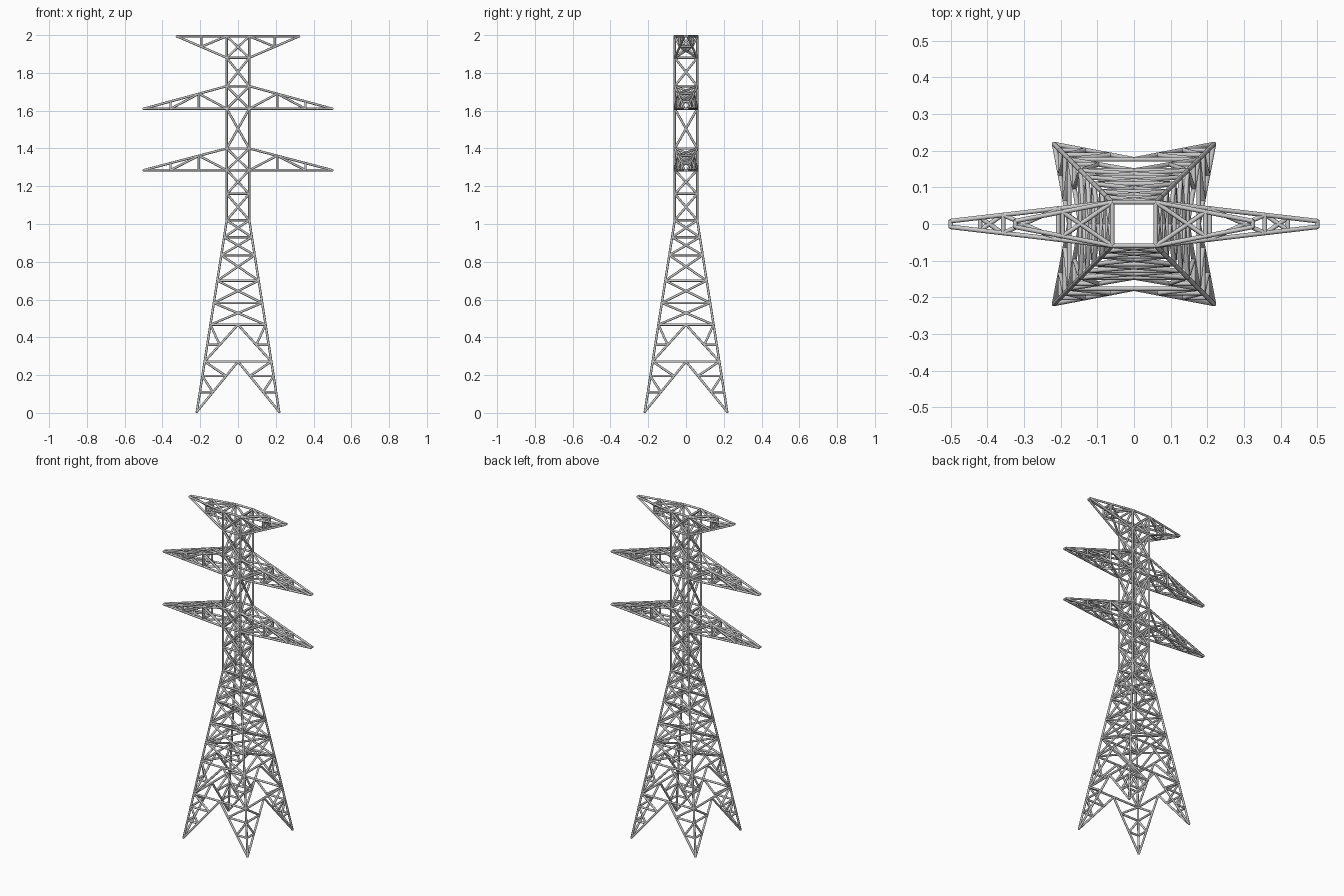
import bpy, bmesh, math
from mathutils import Vector, Matrix

if "Cube" in bpy.data.objects:
    bpy.data.objects.remove(bpy.data.objects["Cube"])

R = 0.0062          # strut radius
H = 0.0595          # half width of the straight mast
FOOT = 0.219        # half width at ground
WAIST = 1.02        # height where the taper ends
TOP = 1.994


def half(z):
    return H if z >= WAIST else FOOT + (H - FOOT) * z / WAIST


def build(name, struts):
    """Make one object out of round bars given as (start, end) pairs."""
    bm = bmesh.new()
    for a, b in struts:
        a, b = Vector(a), Vector(b)
        d = b - a
        m = Matrix.Translation((a + b) / 2) @ d.to_track_quat('Z', 'Y').to_matrix().to_4x4()
        bmesh.ops.create_cone(bm, cap_ends=True, segments=8, radius1=R, radius2=R,
                              depth=d.length + R * 0.8, matrix=m)
    me = bpy.data.meshes.new(name)
    bm.to_mesh(me)
    bm.free()
    ob = bpy.data.objects.new(name, me)
    bpy.context.collection.objects.link(ob)
    bpy.ops.object.select_all(action='DESELECT')
    ob.select_set(True)
    bpy.context.view_layer.objects.active = ob
    bpy.ops.object.shade_smooth_by_angle(angle=math.radians(50))


def on_face(u, z):
    """Point on the front face at sideways offset u."""
    return Vector((u, -half(z), z))


def four_sides(struts):
    out = []
    for k in range(4):
        rot = Matrix.Rotation(k * math.pi / 2, 3, 'Z')
        out += [(rot @ a, rot @ b) for a, b in struts]
    return out


# Corner legs
z0 = 0.006
build("corner_legs", four_sides([
    (on_face(half(z0), z0), on_face(H, WAIST)),
    (on_face(H, WAIST), on_face(H, TOP))]))

# Splayed base: A-frames with small secondary bracing
base = []
for zb, zt, subs in ((z0, 0.272, (0.11, 0.195)), (0.272, 0.467, (0.36,))):
    for s in (-1, 1):
        def leg(z):
            return on_face(s * half(z), z)

        def diag(z):
            return leg(zb).lerp(on_face(0, zt), (z - zb) / (zt - zb))
        base.append((leg(zb), on_face(0, zt)))
        for z, above in zip(subs, subs[1:] + (zt,)):
            base += [(leg(z), diag(z)), (leg(above), diag(z))]
    base.append((on_face(-half(zt), zt), on_face(half(zt), zt)))
build("base_bracing", four_sides(base))

# Cross-braced mast panels
levels = [0.467, 0.582, 0.70, 0.835, 0.93, 1.02, 1.16, 1.285, 1.40, 1.61, 1.73, 1.88, TOP]
mast = []
for a, b in zip(levels, levels[1:]):
    for s in (-1, 1):
        mast.append((on_face(s * half(a), a), on_face(-s * half(b), b)))
    mast.append((on_face(-half(b), b), on_face(half(b), b)))
build("mast_bracing", four_sides(mast))


def arm(name, flat_z, slope_z, reach, stations):
    """Pair of tapering arms: flat chord at flat_z, sloping chord from slope_z."""
    tip_y = 0.008

    def pt(x, y_side, sloped):
        t = (x - H) / (reach - H)
        z = slope_z + (flat_z - slope_z) * t if sloped else flat_z
        return Vector((x, y_side * (H + (tip_y - H) * t), z))

    struts = []
    xs = [H] + stations
    for y in (-1, 1):
        for k in (0, 1):
            struts.append((pt(H, y, k), pt(reach, y, k)))
        # side webs
        for i, x in enumerate(stations):
            struts.append((pt(x, y, 0), pt(x, y, 1)))
            struts.append((pt(xs[i], y, i % 2), pt(x, y, (i + 1) % 2)))
    # cross struts and plan bracing on both chord planes
    for k in (0, 1):
        for i, x in enumerate(stations):
            struts.append((pt(x, -1, k), pt(x, 1, k)))
            struts.append((pt(xs[i], -1, k), pt(x, 1, k)))
            struts.append((pt(xs[i], 1, k), pt(x, -1, k)))
    if len(stations) > 1:
        struts.append((pt(0.42, -1, 0), pt(0.42, 1, 0)))
        struts.append((pt(0.36, -1, 0), pt(0.42, 1, 0)))
        struts.append((pt(0.36, 1, 0), pt(0.42, -1, 0)))
    # diagonals of the upright frames
    x = stations[0]
    struts += [(pt(x, -1, 0), pt(x, 1, 1)), (pt(x, 1, 0), pt(x, -1, 1))]
    struts.append((pt(reach, -1, 0), pt(reach, 1, 0)))
    flip = Matrix.Rotation(math.pi, 3, 'Z')
    build(name, struts + [(flip @ a, flip @ b) for a, b in struts])


# Crossarms
arm("lower_crossarm", 1.285, 1.40, 0.50, [0.207, 0.357])
arm("middle_crossarm", 1.61, 1.73, 0.50, [0.207, 0.357])
arm("top_crossarm", TOP, 1.88, 0.324, [0.195])
